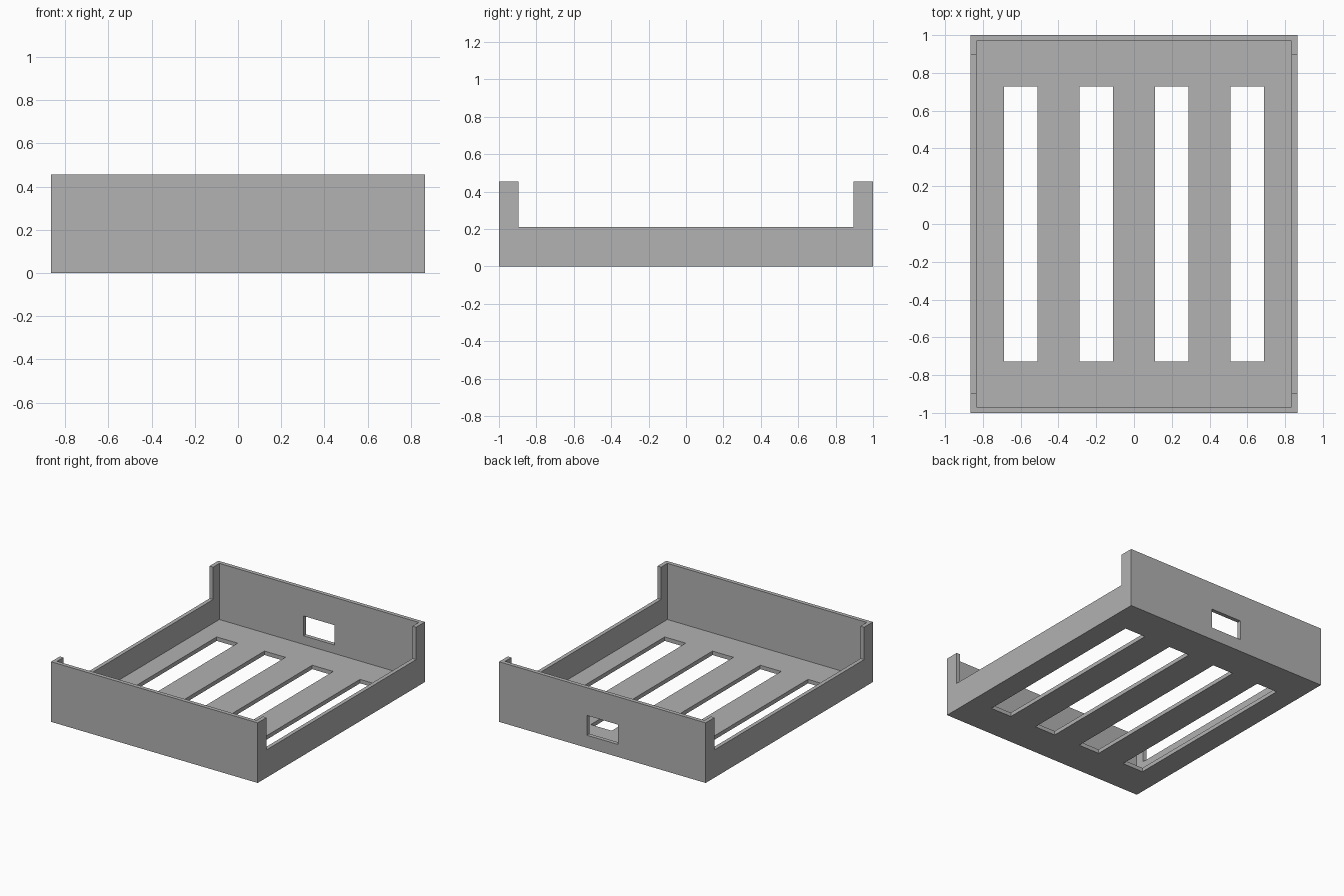
import bpy

old = bpy.data.objects.get("Cube")
if old:
    bpy.data.objects.remove(old, do_unlink=True)

HALF_X, HALF_Y, HEIGHT = 0.865, 1.0, 0.455
WALL, FLOOR = 0.03, 0.03
SIDE_HEIGHT, RETURN = 0.21, 0.105
OVER = 0.2  # how far cutters reach past the surface

grey = bpy.data.materials.new("plain grey")
grey.use_nodes = True
colour = (0.445, 0.445, 0.445, 1)
grey.diffuse_color = colour
grey.node_tree.nodes["Principled BSDF"].inputs["Base Color"].default_value = colour


def box(name, low, high):
    """Box between two opposite corners."""
    bpy.ops.mesh.primitive_cube_add(size=1)
    ob = bpy.context.object
    ob.name = name
    for v in ob.data.vertices:
        v.co = [h if c > 0 else l for c, l, h in zip(v.co, low, high)]
    ob.data.materials.append(grey)
    return ob


def cut(target, low, high):
    """Subtract a box from the target and discard the cutter."""
    cutter = box("cutter", low, high)
    cutter.hide_render = True
    mod = target.modifiers.new("cut", "BOOLEAN")
    mod.operation = "DIFFERENCE"
    mod.solver = "EXACT"
    mod.object = cutter
    bpy.context.view_layer.objects.active = target
    bpy.ops.object.modifier_apply(modifier=mod.name)
    bpy.data.objects.remove(cutter, do_unlink=True)


# Outer block, hollowed into an open tray
tray = box("tray", (-HALF_X, -HALF_Y, 0), (HALF_X, HALF_Y, HEIGHT))
in_x, in_y = HALF_X - WALL, HALF_Y - WALL
cut(tray, (-in_x, -in_y, FLOOR), (in_x, in_y, HEIGHT + OVER))

# Low side walls, leaving short returns at the tall end walls
end = HALF_Y - RETURN
cut(tray, (-HALF_X - OVER, -end, SIDE_HEIGHT), (HALF_X + OVER, end, HEIGHT + OVER))

# Four long floor slots
for x in (-0.6, -0.2, 0.2, 0.6):
    cut(tray, (x - 0.088, -0.728, -OVER), (x + 0.088, 0.728, FLOOR + OVER))

# Window in the back wall
cut(tray, (-0.13, in_y - OVER, 0.095), (0.13, HALF_Y + OVER, 0.245))
